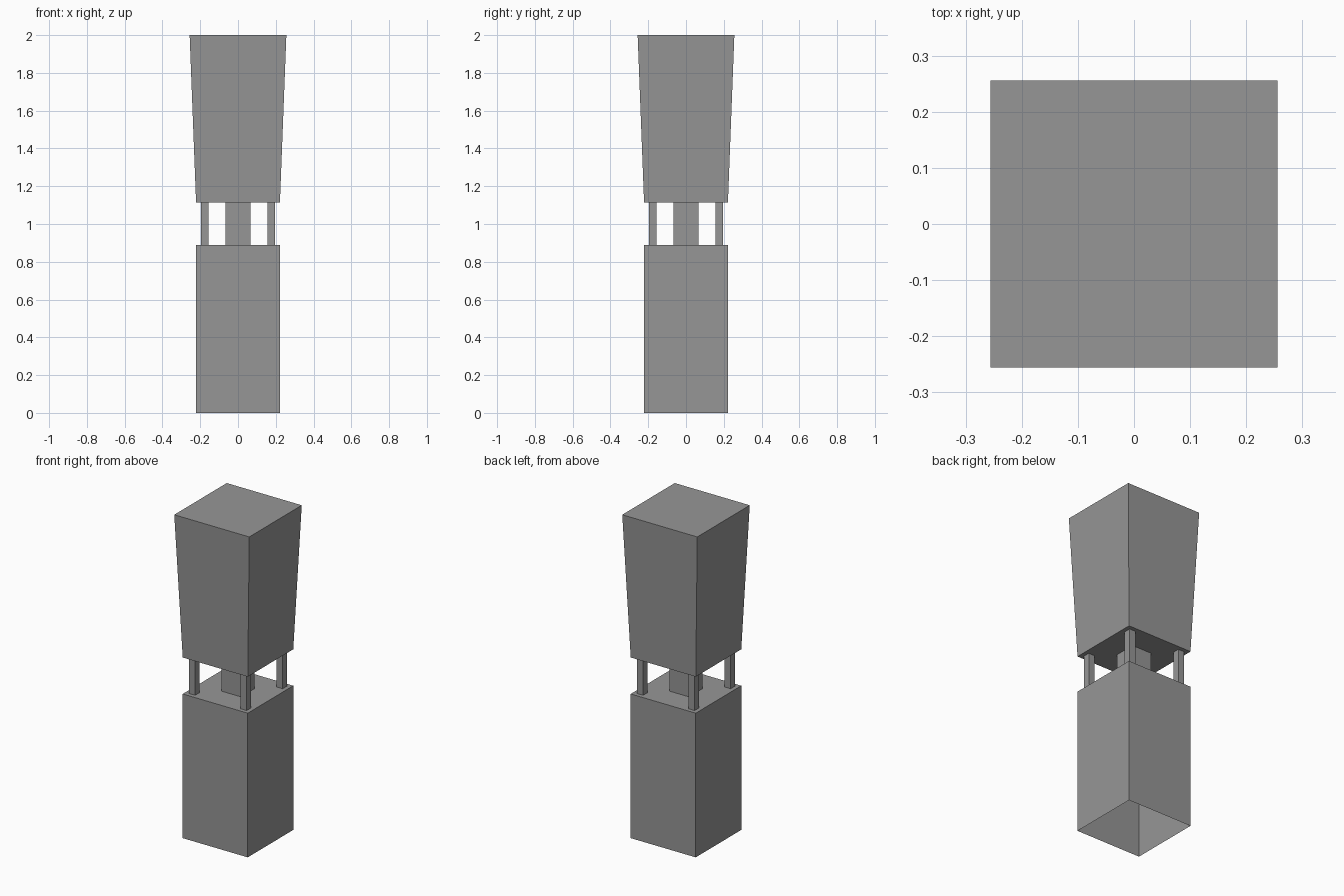
import bpy, bmesh

if "Cube" in bpy.data.objects:
    bpy.data.objects.remove(bpy.data.objects["Cube"])

# Dark grey for every part
grey = bpy.data.materials.new("dark_grey")
grey.diffuse_color = (0.305, 0.305, 0.305, 1.0)
grey.use_nodes = True
grey.node_tree.nodes["Principled BSDF"].inputs["Base Color"].default_value = grey.diffuse_color


def tapered_box(name, z0, z1, half0, half1, cx=0.0, cy=0.0, bottom=True, top=True):
    """Square prism, optionally tapered, with optional end faces."""
    bm = bmesh.new()
    corners = [(-1, -1), (1, -1), (1, 1), (-1, 1)]
    low = [bm.verts.new((cx + x * half0, cy + y * half0, z0)) for x, y in corners]
    high = [bm.verts.new((cx + x * half1, cy + y * half1, z1)) for x, y in corners]
    for i in range(4):
        j = (i + 1) % 4
        bm.faces.new((low[i], low[j], high[j], high[i]))
    if bottom:
        bm.faces.new(low[::-1])
    if top:
        bm.faces.new(high)
    mesh = bpy.data.meshes.new(name)
    bm.to_mesh(mesh)
    bm.free()
    mesh.materials.append(grey)
    obj = bpy.data.objects.new(name, mesh)
    bpy.context.collection.objects.link(obj)
    return obj


GAP_LOW, GAP_HIGH = 0.89, 1.115

# Lower block, open underneath
tapered_box("lower_block", 0.0, GAP_LOW, 0.222, 0.222, bottom=False)

# Upper block, flaring towards the roof
tapered_box("upper_block", GAP_HIGH, 2.0, 0.222, 0.256)

# Central core between the blocks
tapered_box("central_core", GAP_LOW, GAP_HIGH, 0.067, 0.067, bottom=False, top=False)

# Four corner posts
for side_y, label_y in ((-1, "front"), (1, "back")):
    for side_x, label_x in ((-1, "left"), (1, "right")):
        tapered_box(f"{label_y}_{label_x}_post", GAP_LOW, GAP_HIGH, 0.021, 0.021,
                    side_x * 0.176, side_y * 0.176, bottom=False, top=False)
